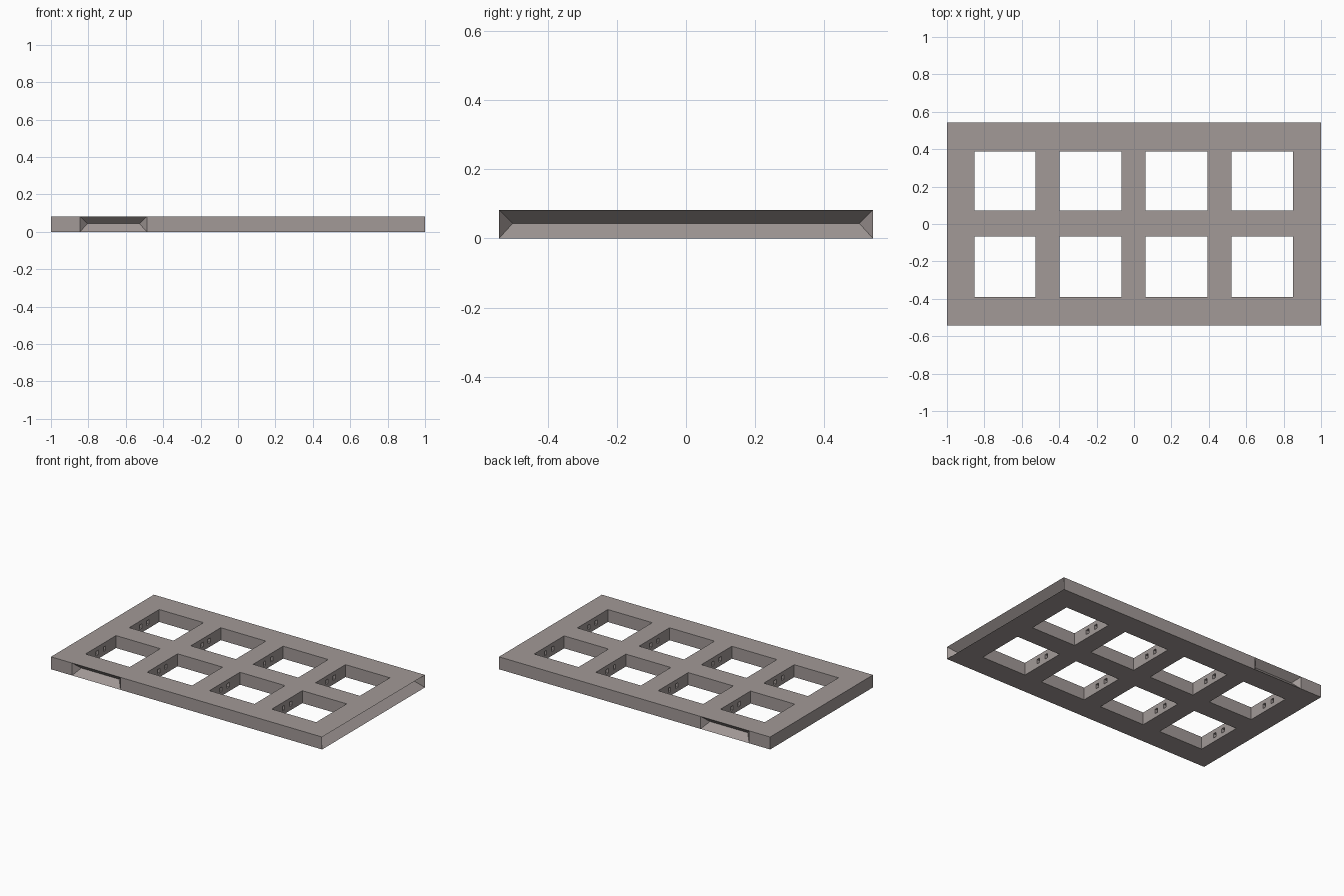
import bpy, bmesh

if "Cube" in bpy.data.objects:
    bpy.data.objects.remove(bpy.data.objects["Cube"])

H = 0.083      # plate thickness
W = 0.542      # half depth
MID = 0.044    # height of groove ridges

stone = bpy.data.materials.new("warm_grey")
stone.diffuse_color = (0.36, 0.32, 0.31, 1)
stone.use_nodes = True
stone.node_tree.nodes["Principled BSDF"].inputs["Base Color"].default_value = stone.diffuse_color


def make(name, verts, faces):
    me = bpy.data.meshes.new(name)
    me.from_pydata(verts, [], faces)
    bm = bmesh.new()
    bm.from_mesh(me)
    bmesh.ops.recalc_face_normals(bm, faces=bm.faces)
    bm.to_mesh(me)
    bm.free()
    me.materials.append(stone)
    ob = bpy.data.objects.new(name, me)
    bpy.context.collection.objects.link(ob)
    return ob


def box(name, x0, x1, y0, y1, z0, z1):
    v = [(x, y, z) for z in (z0, z1) for x, y in ((x0, y0), (x1, y0), (x1, y1), (x0, y1))]
    f = [(0, 1, 2, 3), (4, 5, 6, 7)] + [(i, (i + 1) % 4, (i + 1) % 4 + 4, i + 4) for i in range(4)]
    return make(name, v, f)


def cut(target, tool):
    m = target.modifiers.new("cut", 'BOOLEAN')
    m.operation = 'DIFFERENCE'
    m.solver = 'EXACT'
    m.object = tool
    tool.hide_render = True
    tool.hide_viewport = True


def hip_groove(name, a, b, inset, depth, place):
    """Hip-roof wedge along a..b; place(t, d, z) maps it onto a side."""
    pts = [(a, 0, 0), (b, 0, 0), (b, 0, H), (a, 0, H),
           (a + inset, depth, MID), (b - inset, depth, MID)]
    return make(name, [place(*p) for p in pts],
                [(0, 1, 2, 3), (0, 1, 5, 4), (3, 2, 5, 4), (0, 3, 4), (1, 2, 5)])


def open_side(ob, test):
    """Remove side faces that are replaced by a groove."""
    bm = bmesh.new()
    bm.from_mesh(ob.data)
    bmesh.ops.delete(bm, geom=[f for f in bm.faces if test(f)], context='FACES_ONLY')
    bm.to_mesh(ob.data)
    bm.free()


# Window columns and rows
cols = [(-0.852, -0.526), (-0.398, -0.066), (0.062, 0.394), (0.522, 0.849)]
rows = [(-0.389, -0.068), (0.071, 0.387)]
NX = (-0.845, -0.487)  # extent of the front and back grip notches

# Plate as one grid, with the window cells left out
xs = sorted([-1, 1] + list(NX) + [x for c in cols for x in c])
ys = sorted([-W, W] + [y for r in rows for y in r])
inside = lambda v, spans: any(a < v < b for a, b in spans)
bm = bmesh.new()
for x0, x1 in zip(xs, xs[1:]):
    for y0, y1 in zip(ys, ys[1:]):
        if not (inside((x0 + x1) / 2, cols) and inside((y0 + y1) / 2, rows)):
            bm.faces.new([bm.verts.new((x, y, 0)) for x, y in ((x0, y0), (x1, y0), (x1, y1), (x0, y1))])
bmesh.ops.remove_doubles(bm, verts=bm.verts, dist=1e-5)
top = bmesh.ops.extrude_face_region(bm, geom=bm.faces[:])["geom"]
bmesh.ops.translate(bm, verts=[g for g in top if isinstance(g, bmesh.types.BMVert)], vec=(0, 0, H))


# Sink the right end and the two grip notches into hipped V grooves
def sink(faces, coords):
    bmesh.ops.delete(bm, geom=faces, context='FACES_ONLY')
    v = [bm.verts.new(c) for c in coords]
    for idx in ((0, 1, 5, 4), (3, 2, 5, 4), (0, 3, 4), (1, 2, 5)):
        bm.faces.new([v[i] for i in idx])


def groove(a, b, inset, depth, place):
    pts = [(a, 0, 0), (b, 0, 0), (b, 0, H), (a, 0, H),
           (a + inset, depth, MID), (b - inset, depth, MID)]
    return [place(*p) for p in pts]


sink([f for f in bm.faces if f.calc_center_median().x > 0.999],
     groove(-W, W, 0.04, 0.055, lambda t, d, z: (1 - d, t, z)))
for s in (-1, 1):
    side = [f for f in bm.faces if f.calc_center_median().y * s > W - 0.001
            and NX[0] < f.calc_center_median().x < NX[1]]
    sink(side, groove(*NX, 0.04, 0.042, lambda t, d, z, s=s: (t, s * (W - d), z)))
bmesh.ops.remove_doubles(bm, verts=bm.verts, dist=1e-5)
bmesh.ops.recalc_face_normals(bm, faces=bm.faces)
bmesh.ops.dissolve_limit(bm, angle_limit=0.01, verts=bm.verts, edges=bm.edges)
bmesh.ops.triangulate(bm, faces=[f for f in bm.faces if len(f.verts) > 4])
me = bpy.data.meshes.new("window_plate")
bm.to_mesh(me)
bm.free()
me.materials.append(stone)
plate = bpy.data.objects.new("window_plate", me)
bpy.context.collection.objects.link(plate)

# Pairs of small pockets in the short walls of every window
for x0, x1 in cols:
    for y0, y1 in rows:
        for k in (0.38, 0.62):
            y = y0 + (y1 - y0) * k
            cut(plate, box("pocket_cutter", x0 - 0.02, x1 + 0.02, y - 0.012, y + 0.012, 0.027, 0.057))
